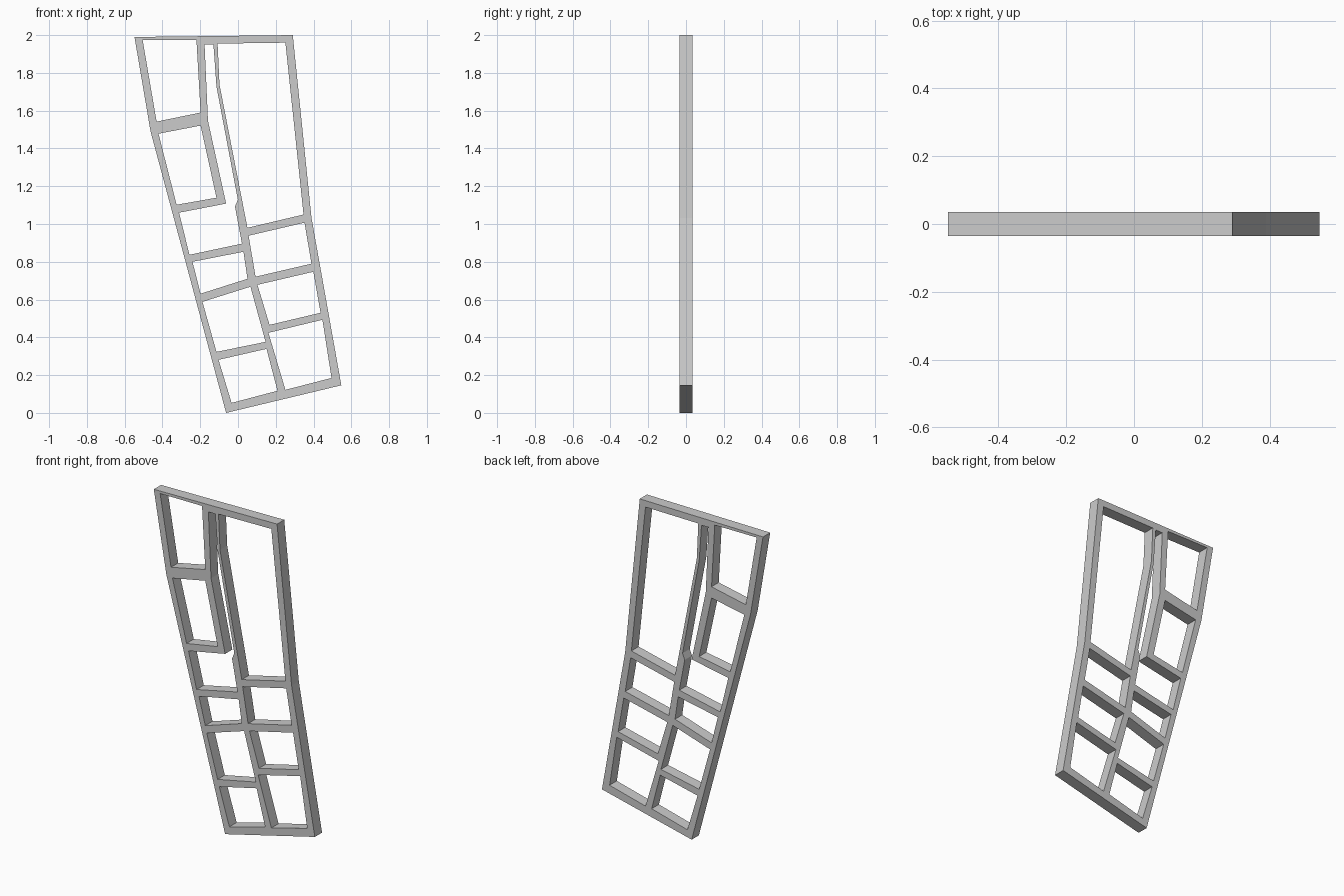
import bpy
import math

if "Cube" in bpy.data.objects:
    bpy.data.objects.remove(bpy.data.objects["Cube"])

HALF_DEPTH = 0.035

# Outer edge of the leaning frame (x, z)
outline = [(-.548, 1.99), (.29, 2.0), (.389, 1.033), (.547, .146), (-.063, 0), (-.463, 1.49)]

# Openings left between the rails and rungs
openings = [
    # left column, top two
    [(-.505, 1.975), (-.22, 1.975), (-.198, 1.59), (-.431, 1.542)],
    [(-.421, 1.478), (-.198, 1.521), (-.114, 1.139), (-.325, 1.102)],
    # slot between the two inner rails, running into the opening below
    [(-.177, 1.95), (-.13, 1.95), (-.114, 1.728), (-.001, 1.129), (-.016, 1.092),
     (.021, .896), (-.257, .837), (-.312, 1.06), (-.063, 1.108), (-.159, 1.547)],
    # left column, lower three
    [(-.241, .80), (.029, .853), (.05, .71), (-.198, .631)],
    [(-.188, .588), (.066, .668), (.146, .376), (-.114, .323)],
    [(-.103, .281), (.151, .339), (.209, .117), (-.034, .053)],
    # right column, tall one then three
    [(-.108, 1.955), (.251, 1.96), (.347, 1.05), (.05, .98), (-.098, 1.738)],
    [(.056, .938), (.352, 1.007), (.389, .79), (.093, .721)],
    [(.103, .678), (.399, .747), (.437, .53), (.167, .466)],
    [(.161, .424), (.447, .493), (.495, .185), (.251, .122)],
]


def add_loop(curve, points):
    spline = curve.splines.new('POLY')
    spline.points.add(len(points) - 1)
    for p, (x, z) in zip(spline.points, points):
        p.co = (x, z, 0, 1)
    spline.use_cyclic_u = True


# Flat filled profile with holes, given thickness and stood upright
curve = bpy.data.curves.new("frame_profile", 'CURVE')
curve.dimensions = '2D'
curve.fill_mode = 'BOTH'
curve.extrude = HALF_DEPTH
for loop in [outline] + openings:
    add_loop(curve, loop)

frame = bpy.data.objects.new("lattice_frame", curve)
bpy.context.collection.objects.link(frame)
frame.rotation_euler.x = math.radians(90)
bpy.context.view_layer.objects.active = frame
frame.select_set(True)
bpy.ops.object.convert(target='MESH')
bpy.ops.object.transform_apply(location=False, rotation=True, scale=False)

# Weld caps to sides, flat shaded
bpy.ops.object.mode_set(mode='EDIT')
bpy.ops.mesh.select_all(action='SELECT')
bpy.ops.mesh.remove_doubles(threshold=0.0001)
bpy.ops.mesh.normals_make_consistent(inside=False)
bpy.ops.object.mode_set(mode='OBJECT')
bpy.ops.object.shade_flat()
